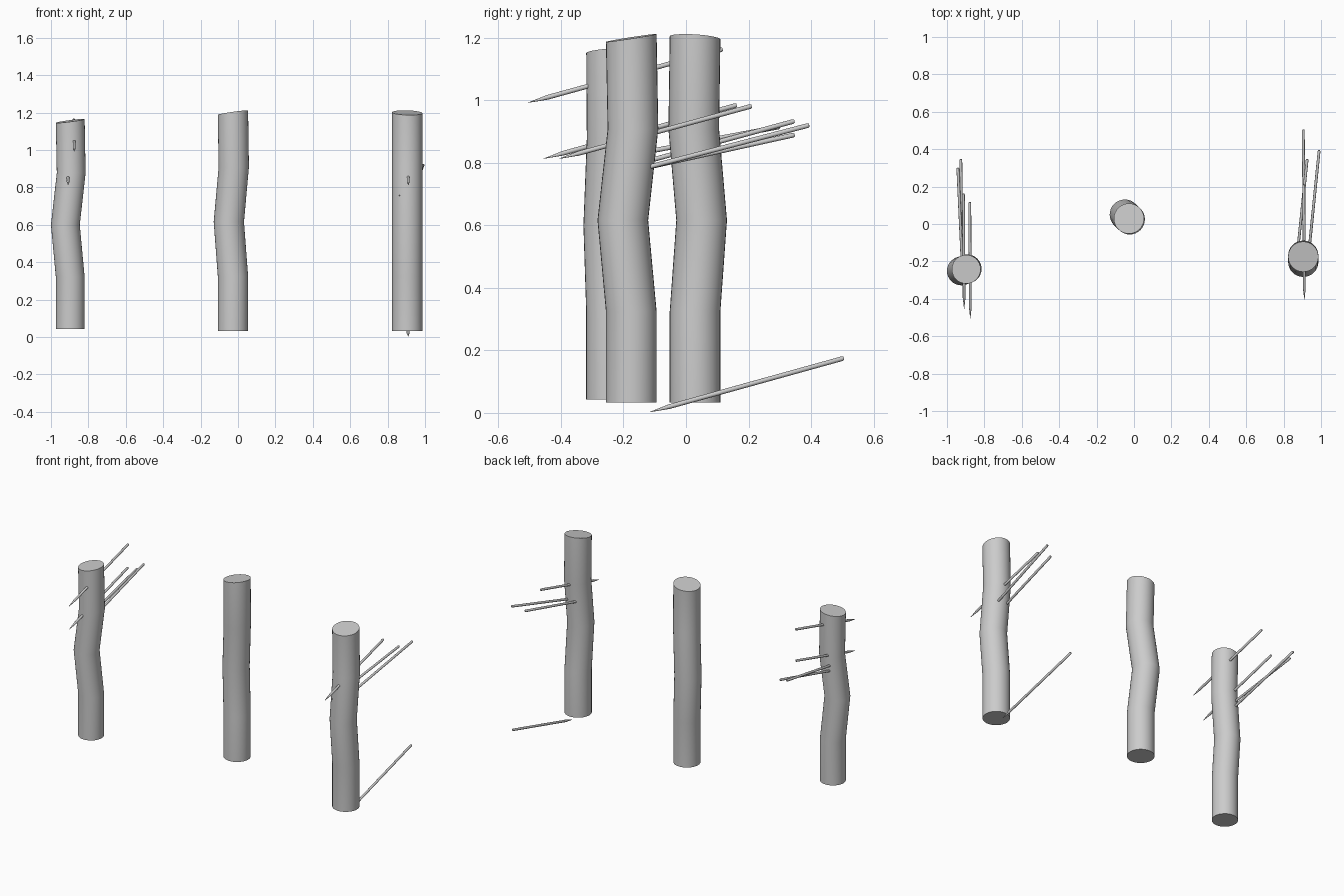
import bpy, bmesh, math
from mathutils import Vector

if "Cube" in bpy.data.objects:
    bpy.data.objects.remove(bpy.data.objects["Cube"])


def loft(name, rings, angle=30):
    """Skin a list of vertex-position rings and cap both ends."""
    bm = bmesh.new()
    loops = [[bm.verts.new(p) for p in ring] for ring in rings]
    n = len(loops[0])
    for a, b in zip(loops, loops[1:]):
        for i in range(n):
            j = (i + 1) % n
            bm.faces.new((a[i], a[j], b[j], b[i]))
    bm.faces.new(loops[0][::-1])
    bm.faces.new(loops[-1])
    bmesh.ops.recalc_face_normals(bm, faces=bm.faces)
    me = bpy.data.meshes.new(name)
    bm.to_mesh(me)
    bm.free()
    ob = bpy.data.objects.new(name, me)
    bpy.context.collection.objects.link(ob)
    bpy.ops.object.select_all(action='DESELECT')
    ob.select_set(True)
    bpy.context.view_layer.objects.active = ob
    bpy.ops.object.shade_smooth_by_angle(angle=math.radians(angle))
    return ob


def post(name, x, y, r, bottom, top, bend, slope, sides=32):
    """Crooked post: vertical stub, kink at mid height, slanted top."""
    h = top - bottom
    spine = [(0, 0), (0.25, 0), (0.5, 1), (0.75, -0.2), (1, 0)]
    rings = []
    for t, k in spine:
        ring = []
        for i in range(sides):
            a = 2 * math.pi * i / sides
            dx, dy = r * math.cos(a), r * math.sin(a)
            tilt = (slope[0] * dx + slope[1] * dy) if t == 1 else 0
            ring.append((x + k * bend[0] + dx, y + k * bend[1] + dy,
                         bottom + t * h + tilt))
        rings.append(ring)
    return loft(name, rings)


def spike(name, tip, tail, r=0.0075, sides=12):
    """Thin rod with a tapered point at the front and a softened tail."""
    tip, tail = Vector(tip), Vector(tail)
    d = tail - tip
    length = d.length
    d.normalize()
    u = d.cross(Vector((1, 0, 0))).normalized()
    v = d.cross(u)
    profile = [(0, 0.0006), (0.065, r), (length - 0.005, r), (length, r * 0.65)]
    rings = [[tip + d * s + (u * math.cos(2 * math.pi * i / sides)
              + v * math.sin(2 * math.pi * i / sides)) * rad
              for i in range(sides)] for s, rad in profile]
    return loft(name, rings, 35)


# Three crooked posts
post("left_post", -0.897, -0.242, 0.077, 0.043, 1.155, (-0.026, -0.009), (0.13, 0.06))
post("middle_post", -0.027, 0.029, 0.081, 0.033, 1.199, (-0.022, 0.021), (0.14, -0.06))
post("right_post", 0.905, -0.175, 0.081, 0.033, 1.199, (0.0, -0.027), (-0.03, 0.155))

# Spikes through the left post, then the right post: (tip, tail)
spikes = {
    "left_spike": [
        ((-0.875, -0.505, 0.992), (-0.878, 0.117, 1.163)),
        ((-0.908, -0.455, 0.813), (-0.912, 0.162, 0.984)),
        ((-0.918, -0.270, 0.765), (-0.926, 0.347, 0.933)),
        ((-0.914, -0.310, 0.800), (-0.942, 0.300, 0.915)),
    ],
    "right_spike": [
        ((0.911, -0.405, 0.813), (0.908, 0.210, 0.981)),
        ((0.862, -0.270, 0.753), (0.926, 0.347, 0.889)),
        ((0.928, -0.220, 0.760), (0.990, 0.394, 0.920)),
        ((0.910, -0.115, 0.003), (0.905, 0.505, 0.175)),
    ],
}
for name, items in spikes.items():
    for k, (tip, tail) in enumerate(items, 1):
        spike(f"{name}_{k}", tip, tail)
